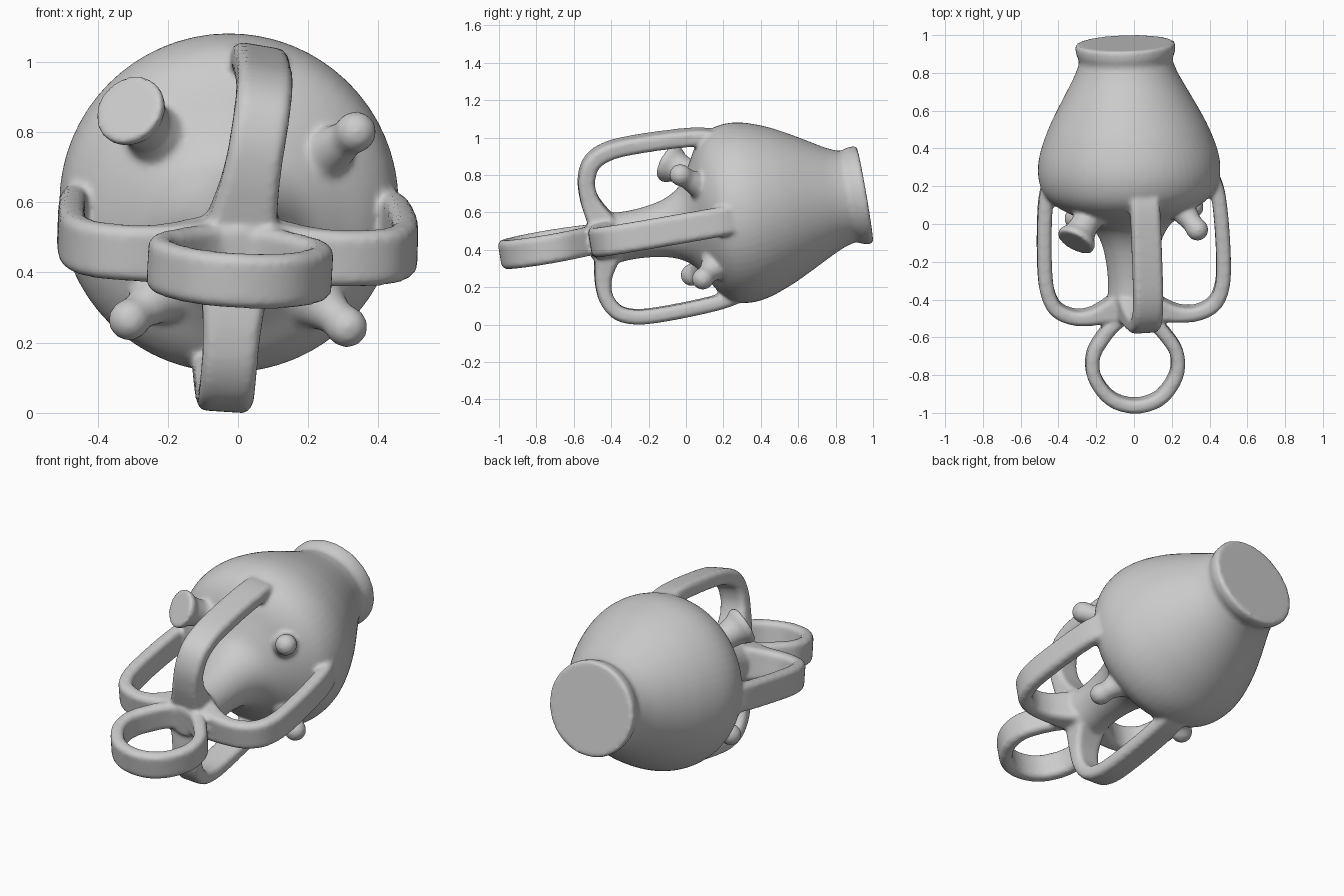
import bpy, bmesh
from math import cos, sin, pi, radians
from mathutils import Vector

if "Cube" in bpy.data.objects:
    bpy.data.objects.remove(bpy.data.objects["Cube"])

# Tilted main axis of the vessel
O = Vector((-0.017, 0, 0.53))
A = Vector((-0.03, 0.985, 0.17)).normalized()
X = (Vector((1, 0, 0)) - A * A.x).normalized()
UP = X.cross(A)
bm = bmesh.new()


def at(angle, r, t):
    a = radians(angle)
    return O + A * t + (X * cos(a) + UP * sin(a)) * r


def smooth_path(pts, closed=False, n=6):
    """Catmull-Rom resampling of a short point list."""
    m = len(pts)
    get = (lambda i: pts[i % m]) if closed else (lambda i: pts[max(0, min(m - 1, i))])
    out = []
    for i in range(m if closed else m - 1):
        p0, p1, p2, p3 = (get(i + k) for k in (-1, 0, 1, 2))
        for j in range(n):
            u = j / n
            out.append(0.5 * (2 * p1 + (p2 - p0) * u + (2 * p0 - 5 * p1 + 4 * p2 - p3) * u * u
                              + (3 * p1 - p0 - 3 * p2 + p3) * u ** 3))
    return out if closed else out + [pts[-1]]


def skin(rings, closed=False):
    """Join rings of points into a closed solid."""
    vs = [[bm.verts.new(p) for p in r] for r in rings]
    n, m = len(vs), len(vs[0])
    for i in range(n if closed else n - 1):
        a, b = vs[i], vs[(i + 1) % n]
        for j in range(m):
            k = (j + 1) % m
            bm.faces.new((a[j], a[k], b[k], b[j]))
    if not closed:
        bm.faces.new(vs[0][::-1])
        bm.faces.new(vs[-1])


def lathe(origin, axis, profile, n, lift=0.0):
    axis = axis.normalized()
    u = axis.orthogonal().normalized()
    v = axis.cross(u)
    rings = []
    for t, r in profile:
        c = origin + axis * t + Vector((0, 0, lift * max(0, sin(pi * t / 0.95))))
        rings.append([c + (u * cos(2 * pi * i / n) + v * sin(2 * pi * i / n)) * r
                      for i in range(n)])
    skin(rings)


def strap(path, side, width, thick, closed=False, flare=0.0):
    """Sweep a chamfered flat band along a path; flare thickens its first end."""
    n, rings, c = len(path), [], 0.018
    for i, p in enumerate(path):
        f = flare * max(0, 1 - i / 17) ** 2
        w, h = width / 2 + f * 0.3, thick / 2
        lo = -h - f
        a = path[i - 1] if closed or i else p
        b = path[(i + 1) % n] if closed or i < n - 1 else p
        nor = (b - a).normalized().cross(side).normalized()
        if not closed and nor.dot(A) > 0 and i < 10:
            nor = -nor
        sec = [(w, h - c), (w - c, h), (c - w, h), (-w, h - c),
               (-w, c + lo), (c - w, lo), (w - c, lo), (w, c + lo)]
        rings.append([p + side * s + nor * q for s, q in sec])
    skin(rings, closed)


# Body with central stem and flared, capped mouth
prof = [(-0.53, 0.08), (-0.49, 0.12), (-0.42, 0.135), (-0.30, 0.13), (-0.18, 0.14),
        (-0.08, 0.165), (0.0, 0.215), (0.06, 0.30), (0.12, 0.40), (0.19, 0.462),
        (0.28, 0.483), (0.38, 0.472), (0.50, 0.43), (0.60, 0.382), (0.70, 0.328),
        (0.80, 0.275), (0.87, 0.248)]
prof = [tuple(p) for p in smooth_path([Vector(p) for p in prof], n=4)]
lathe(O, A, prof + [(0.89, 0.25), (0.92, 0.262), (0.96, 0.266), (0.972, 0.258)], 64, 0.022)

# Four strap handles around the stem
handle = [(0.03, -0.46), (0.14, -0.48), (0.24, -0.492), (0.34, -0.485), (0.425, -0.44),
          (0.468, -0.35), (0.48, -0.22), (0.475, 0.0), (0.457, 0.17), (0.41, 0.29)]
for ang, k, thick in ((80, 1.0, 0.088), (178, 0.965, 0.076), (266, 0.93, 0.078), (358.5, 1.01, 0.076)):
    side = (at(ang + 90, 1, 0) - O).normalized()
    path = smooth_path([at(ang, r * k, t) for r, t in handle])
    n0 = (path[1] - path[0]).cross(side)
    if n0.dot(A) > 0:
        side = -side
    strap(path, side, 0.158, thick, flare=0.10)

# Front ring
half = [(0.09, -0.52), (0.165, -0.60), (0.222, -0.70), (0.215, -0.82), (0.13, -0.935)]
ring = half + [(0, -0.975)] + [(-x, t) for x, t in half[::-1]] + [(0, -0.48)]
lift = Vector((0, 0, 0.012))
strap(smooth_path([at(-3, x, t) + lift for x, t in ring], True),
      (at(87, 1, 0) - O).normalized(), 0.155, 0.072, True)

# Ball-ended lugs and one larger flat-ended lug
for tip, base in (((0.335, -0.03, 0.80), (0.20, 0.15, 0.70)),
                  ((-0.31, 0.03, 0.265), (-0.18, 0.17, 0.37)),
                  ((0.31, 0.09, 0.245), (0.18, 0.20, 0.36))):
    b, d = Vector(base), Vector(tip) - Vector(base)
    L = d.length
    lathe(b, d, [(-0.06, 0.17), (0.02, 0.135), (0.06, 0.10), (0.11, 0.07), (L - 0.05, 0.053),
                 (L - 0.03, 0.055), (L, 0.06), (L + 0.03, 0.052), (L + 0.05, 0.033),
                 (L + 0.058, 0.01)], 20)
lathe(Vector((-0.19, 0.13, 0.75)), Vector((-0.42, -0.78, 0.40)),
      [(-0.06, 0.19), (0.03, 0.14), (0.09, 0.093), (0.16, 0.073), (0.22, 0.082),
       (0.255, 0.104), (0.28, 0.106), (0.285, 0.10)], 28)

# Fuse everything into one softly blended solid
bmesh.ops.recalc_face_normals(bm, faces=bm.faces)
mesh = bpy.data.meshes.new("looped_vessel")
bm.to_mesh(mesh)
bm.free()
obj = bpy.data.objects.new("looped_vessel", mesh)
bpy.context.collection.objects.link(obj)
rem = obj.modifiers.new("fuse", 'REMESH')
rem.mode = 'VOXEL'
rem.voxel_size = 0.011
rem.use_smooth_shade = True
smo = obj.modifiers.new("blend", 'SMOOTH')
smo.factor = 0.5
smo.iterations = 6
